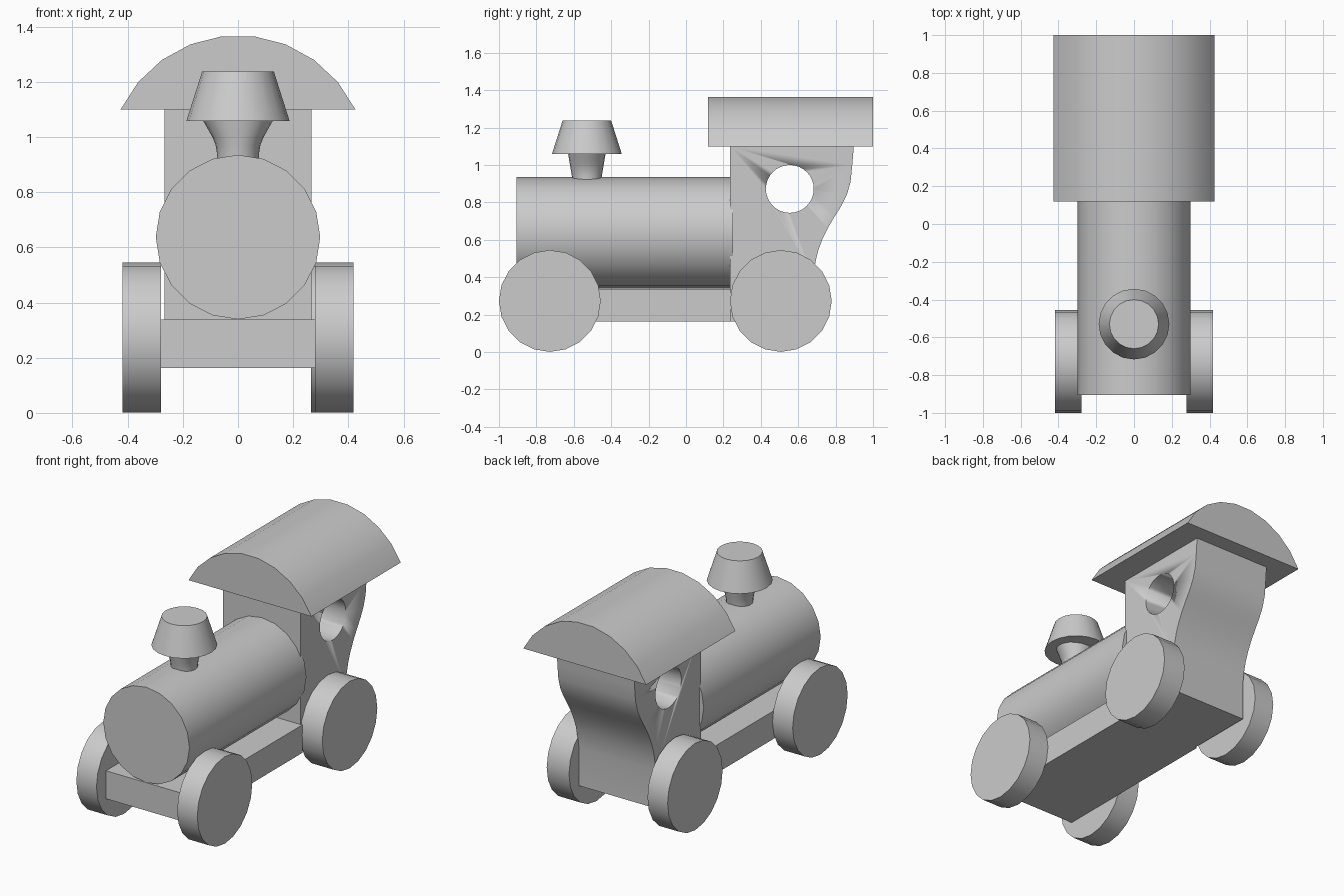
import bpy, bmesh, math

if "Cube" in bpy.data.objects:
    bpy.data.objects.remove(bpy.data.objects["Cube"])


def finish(name, bm):
    """Turn a bmesh into a smooth-by-angle object."""
    bmesh.ops.recalc_face_normals(bm, faces=bm.faces)
    mesh = bpy.data.meshes.new(name)
    bm.to_mesh(mesh)
    bm.free()
    ob = bpy.data.objects.new(name, mesh)
    bpy.context.collection.objects.link(ob)
    bpy.ops.object.select_all(action='DESELECT')
    ob.select_set(True)
    bpy.context.view_layer.objects.active = ob
    bpy.ops.object.shade_smooth_by_angle(angle=math.radians(30))
    return ob


def loft(name, rings):
    """Skin a list of closed rings and cap both ends."""
    bm = bmesh.new()
    loops = [[bm.verts.new(p) for p in ring] for ring in rings]
    n = len(loops[0])
    for a, b in zip(loops, loops[1:]):
        for i in range(n):
            j = (i + 1) % n
            bm.faces.new((a[i], a[j], b[j], b[i]))
    bm.faces.new(loops[0])
    bm.faces.new(loops[-1])
    return finish(name, bm)


def circle(u, v, ru, rv=None, n=20):
    rv = rv or ru
    return [(u + ru * math.cos(2 * math.pi * i / n),
             v + rv * math.sin(2 * math.pi * i / n)) for i in range(n)]


def extrude_x(name, yz, x0, x1):
    return loft(name, [[(x, y, z) for y, z in yz] for x in (x0, x1)])


def extrude_y(name, xz, y0, y1):
    return loft(name, [[(x, y, z) for x, z in xz] for y in (y0, y1)])


# Wheels: the rear right one sits slightly further in
for name, y, x0, x1 in (("front_left_wheel", -0.728, -0.418, -0.279),
                        ("front_right_wheel", -0.728, 0.279, 0.418),
                        ("rear_left_wheel", 0.507, -0.418, -0.279),
                        ("rear_right_wheel", 0.507, 0.264, 0.418)):
    extrude_x(name, circle(y, 0.273, 0.272), x0, x1)

# Chassis beam in front of the cab
extrude_x("chassis", [(-0.905, 0.163), (0.24, 0.163), (0.24, 0.338), (-0.905, 0.338)],
          -0.279, 0.279)

# Boiler
extrude_y("boiler", circle(0, 0.637, 0.298), -0.905, 0.25)

# Cab with curved back
cab = extrude_x("cab", [
    (0.235, 0.163), (0.68, 0.163), (0.68, 0.40), (0.692, 0.48), (0.706, 0.54),
    (0.728, 0.60), (0.757, 0.66), (0.792, 0.72), (0.83, 0.78), (0.86, 0.84),
    (0.88, 0.91), (0.889, 1.0), (0.897, 1.10), (0.235, 1.10)], -0.267, 0.267)

# Round window through the cab
cutter = extrude_x("window_cutter", circle(0.555, 0.872, 0.128, n=32), -0.5, 0.5)
cutter.hide_render = True
cutter.hide_set(True)
window = cab.modifiers.new("window", 'BOOLEAN')
window.operation = 'DIFFERENCE'
window.solver = 'EXACT'
window.object = cutter

# Arched roof
segments, half, radius = 9, math.radians(64.5), 0.471
roof = []
for i in range(segments + 1):
    a = -half + 2 * half * i / segments
    roof.append((radius * math.sin(a), 1.10 + radius * (math.cos(a) - math.cos(half))))
extrude_y("roof", roof, 0.118, 1.0)

# Chimney neck, flaring more sideways than lengthways
neck = [(0.90, 0.076, 0.076), (0.94, 0.076, 0.080), (0.97, 0.081, 0.085),
        (1.00, 0.093, 0.090), (1.03, 0.110, 0.095), (1.06, 0.127, 0.100)]
loft("chimney_neck", [[(x, y, z) for x, y in circle(0, -0.53, rx, ry)] for z, rx, ry in neck])

# Chimney cap
loft("chimney_cap", [[(x, y, z) for x, y in circle(0, -0.53, r)]
                     for z, r in ((1.058, 0.187), (1.237, 0.13))])
